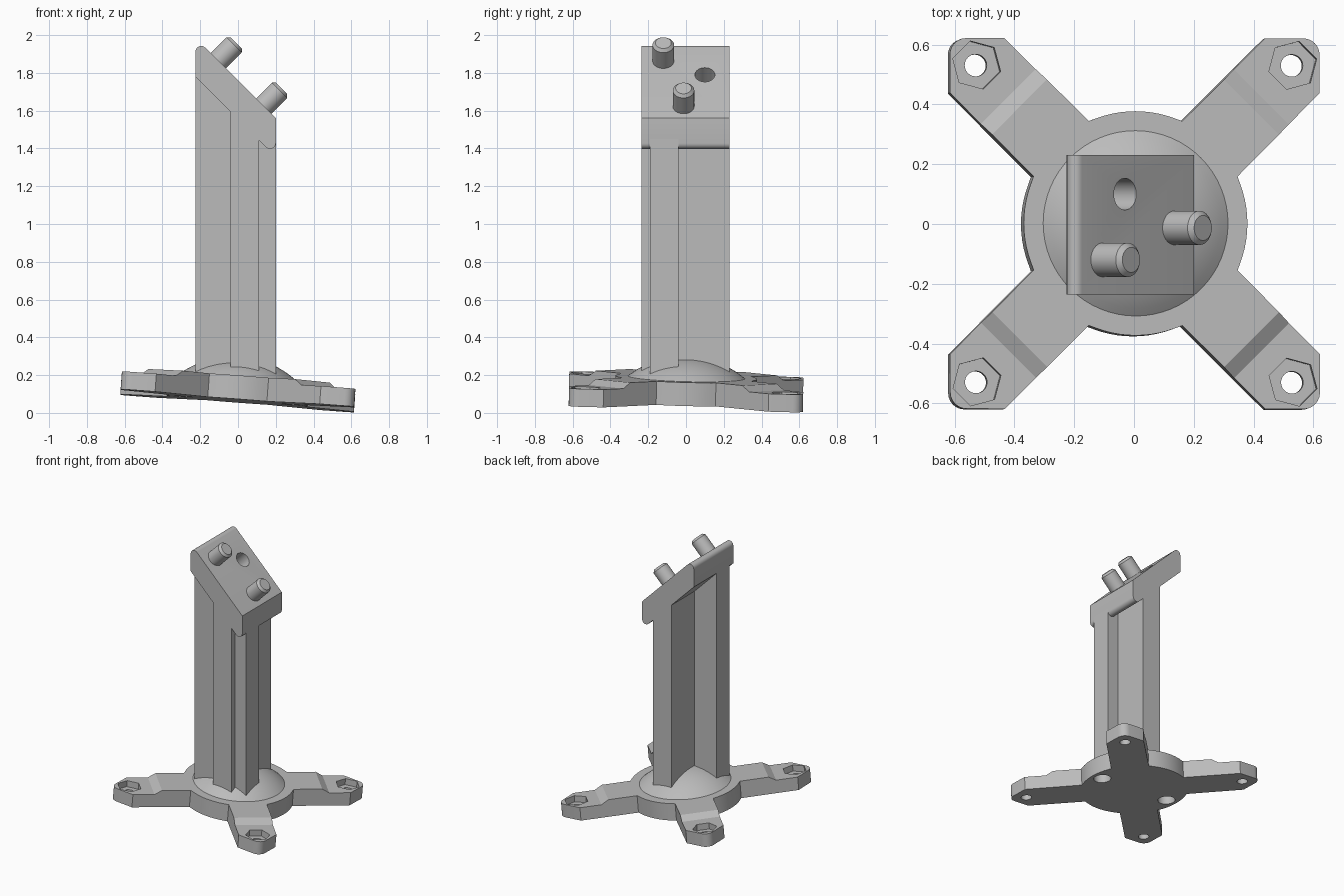
import bpy
import bmesh
from math import sin, cos, pi, radians, hypot
from mathutils import Vector, Matrix

if "Cube" in bpy.data.objects:
    bpy.data.objects.remove(bpy.data.objects["Cube"])

grey = bpy.data.materials.new("plain grey")
grey.use_nodes = True
colour = (0.5, 0.5, 0.5, 1)
grey.diffuse_color = colour
grey.node_tree.nodes["Principled BSDF"].inputs["Base Color"].default_value = colour


def finish(name, bm, matrix=Matrix()):
    bmesh.ops.recalc_face_normals(bm, faces=bm.faces)
    mesh = bpy.data.meshes.new(name)
    bm.to_mesh(mesh)
    bm.free()
    mesh.transform(matrix)
    mesh.materials.append(grey)
    obj = bpy.data.objects.new(name, mesh)
    bpy.context.collection.objects.link(obj)
    return obj


def activate(obj):
    bpy.ops.object.select_all(action='DESELECT')
    obj.select_set(True)
    bpy.context.view_layer.objects.active = obj


def smooth(obj):
    activate(obj)
    bpy.ops.object.shade_smooth_by_angle(angle=radians(25))


def extrude(points, offset):
    """Prism from a closed outline of 3D points."""
    bm = bmesh.new()
    face = bm.faces.new([bm.verts.new(p) for p in points])
    new = bmesh.ops.extrude_face_region(bm, geom=[face])["geom"]
    verts = [v for v in new if isinstance(v, bmesh.types.BMVert)]
    bmesh.ops.translate(bm, verts=verts, vec=offset)
    return bm


def lathe(profile, steps=40):
    """Spin (radius, height) points around z."""
    bm = bmesh.new()
    verts = [bm.verts.new((r, 0, z)) for r, z in profile]
    edges = [bm.edges.new(pair) for pair in zip(verts, verts[1:])]
    bmesh.ops.spin(bm, geom=verts + edges, cent=(0, 0, 0), axis=(0, 0, 1),
                   angle=2 * pi, steps=steps)
    bmesh.ops.remove_doubles(bm, verts=bm.verts, dist=0.0005)
    return bm


def cylinder(radius, low, high, sides=32):
    bm = bmesh.new()
    bmesh.ops.create_cone(bm, cap_ends=True, segments=sides, radius1=radius,
                          radius2=radius, depth=high - low,
                          matrix=Matrix.Translation((0, 0, (low + high) / 2)))
    return bm


def cut(obj, bm, matrix):
    cutter = finish("cutter", bm, matrix)
    cutter.hide_render = True
    mod = obj.modifiers.new("cut", 'BOOLEAN')
    mod.operation = 'DIFFERENCE'
    mod.solver = 'EXACT'
    mod.object = cutter
    activate(obj)
    bpy.ops.object.modifier_apply(modifier=mod.name)
    bpy.data.objects.remove(cutter)


# Base plate: round hub with four diagonal arms, slightly tilted
HUB, REACH, CORNER, THICK, PAD = 0.375, 0.62, 0.055, 0.125, 0.095
inner, outer = (0.342, 0.157), (REACH, 0.437)
tip = [inner, outer]
for i in range(7):
    a = i / 6 * pi / 2
    tip.append((REACH - CORNER + CORNER * cos(a), REACH - CORNER + CORNER * sin(a)))
tip += [outer[::-1], inner[::-1]]
start = radians(65.3)
for i in range(1, 12):
    a = start + i / 12 * (pi - 2 * start)
    tip.append((HUB * cos(a), HUB * sin(a)))
outline = []
for k in range(4):
    turn = Matrix.Rotation(k * pi / 2, 3, 'Z')
    outline += [turn @ Vector((x, y, 0)) for x, y in tip]
bm = extrude(outline, (0, 0, THICK))
for k in range(4):
    d = Vector((cos(pi / 4 + k * pi / 2), sin(pi / 4 + k * pi / 2), 0))
    for r in (0.55, 0.60):
        bmesh.ops.bisect_plane(bm, geom=bm.verts[:] + bm.edges[:] + bm.faces[:],
                               plane_co=d * r, plane_no=d)
for v in bm.verts:
    if v.co.z > 0.1 and (abs(v.co.x) + abs(v.co.y)) / 2 ** 0.5 > 0.59:
        v.co.z = PAD
plate = finish("base_plate", bm)

# Bolt holes with hexagonal nut recesses, and two pockets underneath
for k in range(4):
    a = pi / 4 + k * pi / 2
    place = Matrix.Translation((0.53 * 2 ** 0.5 * cos(a), 0.53 * 2 ** 0.5 * sin(a), 0))
    cut(plate, cylinder(0.037, -0.1, 0.2), place)
    cut(plate, cylinder(0.083, 0.05, 0.2, 6), place @ Matrix.Rotation(a, 4, 'Z'))
for side in (-1, 1):
    cut(plate, cylinder(0.06, -0.1, 0.1), Matrix.Translation((side * 0.29, 0, 0)))

tilt = Vector((0, 0, 1)).rotation_difference(Vector((0.075, 0.026, 1)))
seat = Matrix.Translation((-0.004, -0.001, 0.064)) @ tilt.to_matrix().to_4x4()
plate.data.transform(seat)
smooth(plate)

# Dome on the hub
RIM, RISE = 0.31, 0.11
ball = (RIM ** 2 + RISE ** 2) / (2 * RISE)
profile = [(RIM, THICK - 0.01)]
for i in range(13):
    r = RIM * (1 - i / 12)
    profile.append((r, THICK + RISE - ball + (ball ** 2 - r ** 2) ** 0.5))
smooth(finish("dome", lathe(profile, 64), seat))

# Column of cross-shaped section, cut at 45 degrees under the head
LEFT, RIGHT, FRONT, BACK = -0.225, 0.2, -0.235, 0.23
WEB_L, WEB_R, FOOT, UNDER, TOP = -0.04, 0.11, 0.16, 1.555, 1.76


def side_prism(points, y0, y1):
    return extrude([(x, y0, z) for x, z in points], (0, y1 - y0, 0))


finish("column_web", side_prism([(WEB_L, FOOT), (WEB_R, FOOT), (WEB_R, UNDER - WEB_R),
                                 (WEB_L, UNDER - WEB_L)], FRONT, BACK))
finish("column_cross_rib", side_prism([(LEFT, FOOT), (RIGHT, FOOT), (RIGHT, 1.45),
                                       (WEB_R, UNDER - WEB_R), (LEFT, UNDER - LEFT)],
                                      -0.19, -0.04))


# Slanted head with its two sharp corners rounded
def fillet(cx, cz, r, a0, a1):
    angles = [radians(a0 + (a1 - a0) * i / 8) for i in range(9)]
    return [(cx + r * cos(a), cz + r * sin(a)) for a in angles]


R = 0.03
corner = R * 2 ** 0.5
shape = [(LEFT, UNDER - LEFT)]
shape += fillet(RIGHT - R, UNDER - RIGHT + R + corner, R, 225, 360)
shape += [(RIGHT, TOP - RIGHT)]
shape += fillet(LEFT + R, TOP - LEFT - R - corner, R, 45, 180)
head = finish("slanted_head", side_prism(shape, FRONT, BACK))


# Locating pins and a blind hole, square to the slanted face
def on_slope(x, y):
    return Matrix.Translation((x, y, TOP - x)) @ Matrix.Rotation(pi / 4, 4, 'Y')


cut(head, cylinder(0.053, -0.12, 0.1), on_slope(-0.03, 0.1))
smooth(head)
pin = [(0, -0.03), (0.057, -0.03), (0.057, 0.118), (0.042, 0.134), (0, 0.134)]
for name, x, y in (("upper_pin", -0.104, -0.12), ("lower_pin", 0.136, -0.013)):
    smooth(finish(name, lathe(pin), on_slope(x, y)))
